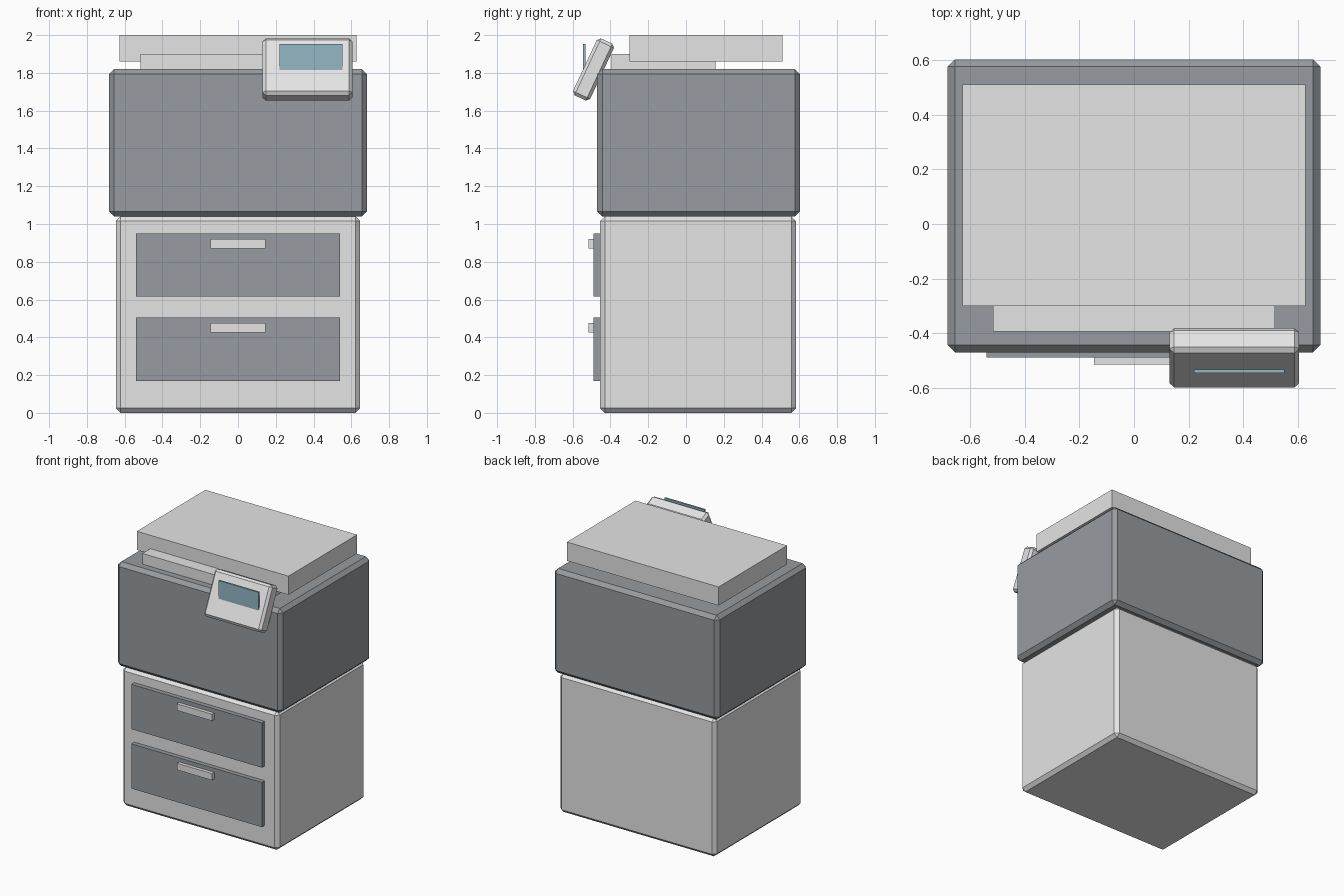
import bpy
import math

cube = bpy.data.objects.get("Cube")
if cube:
    bpy.data.objects.remove(cube, do_unlink=True)


def material(name, rgb):
    m = bpy.data.materials.new(name)
    m.use_nodes = True
    m.diffuse_color = (*rgb, 1)
    m.node_tree.nodes["Principled BSDF"].inputs["Base Color"].default_value = (*rgb, 1)
    return m


light = material("light grey plastic", (0.78, 0.78, 0.78))
slate = material("slate grey plastic", (0.31, 0.33, 0.35))
glass = material("blue screen", (0.3, 0.48, 0.56))


def box(name, x, y, z, mat, bevel=0, tilt=0):
    """Box spanning the given (low, high) ranges, with an optional chamfer and tilt about x."""
    spans = (x, y, z)
    bpy.ops.mesh.primitive_cube_add(size=1, location=[(a + b) / 2 for a, b in spans])
    ob = bpy.context.object
    ob.name = name
    ob.scale = [b - a for a, b in spans]
    bpy.ops.object.transform_apply(location=False, rotation=False, scale=True)
    ob.rotation_euler.x = tilt
    ob.data.materials.append(mat)
    if bevel:
        mod = ob.modifiers.new("chamfer", "BEVEL")
        mod.width = bevel
        mod.segments = 1
    return ob


# Main housings
box("paper_cabinet", (-0.647, 0.647), (-0.455, 0.583), (0, 1.04), light, 0.025)
box("printer_body", (-0.683, 0.683), (-0.47, 0.603), (1.04, 1.82), slate, 0.027)

# Scanner lid and the bed below it
box("scanner_bed", (-0.516, 0.516), (-0.394, 0.155), (1.8, 1.9), light)
box("scanner_lid", (-0.628, 0.628), (-0.3, 0.511), (1.86, 2), light)

# Drawers with handles
for name, z in (("lower", 0.17), ("upper", 0.615)):
    box(name + "_drawer", (-0.54, 0.54), (-0.489, -0.44), (z, z + 0.335), slate)
    box(name + "_drawer_handle", (-0.146, 0.146), (-0.515, -0.48),
        (z + 0.255, z + 0.305), light)

# Tilted control panel with an upright screen
box("control_panel", (0.13, 0.605), (-0.54, -0.44), (1.652, 1.984), light,
    0.017, math.radians(-25))
box("control_screen", (0.22, 0.552), (-0.546, -0.532), (1.74, 1.952), glass)
